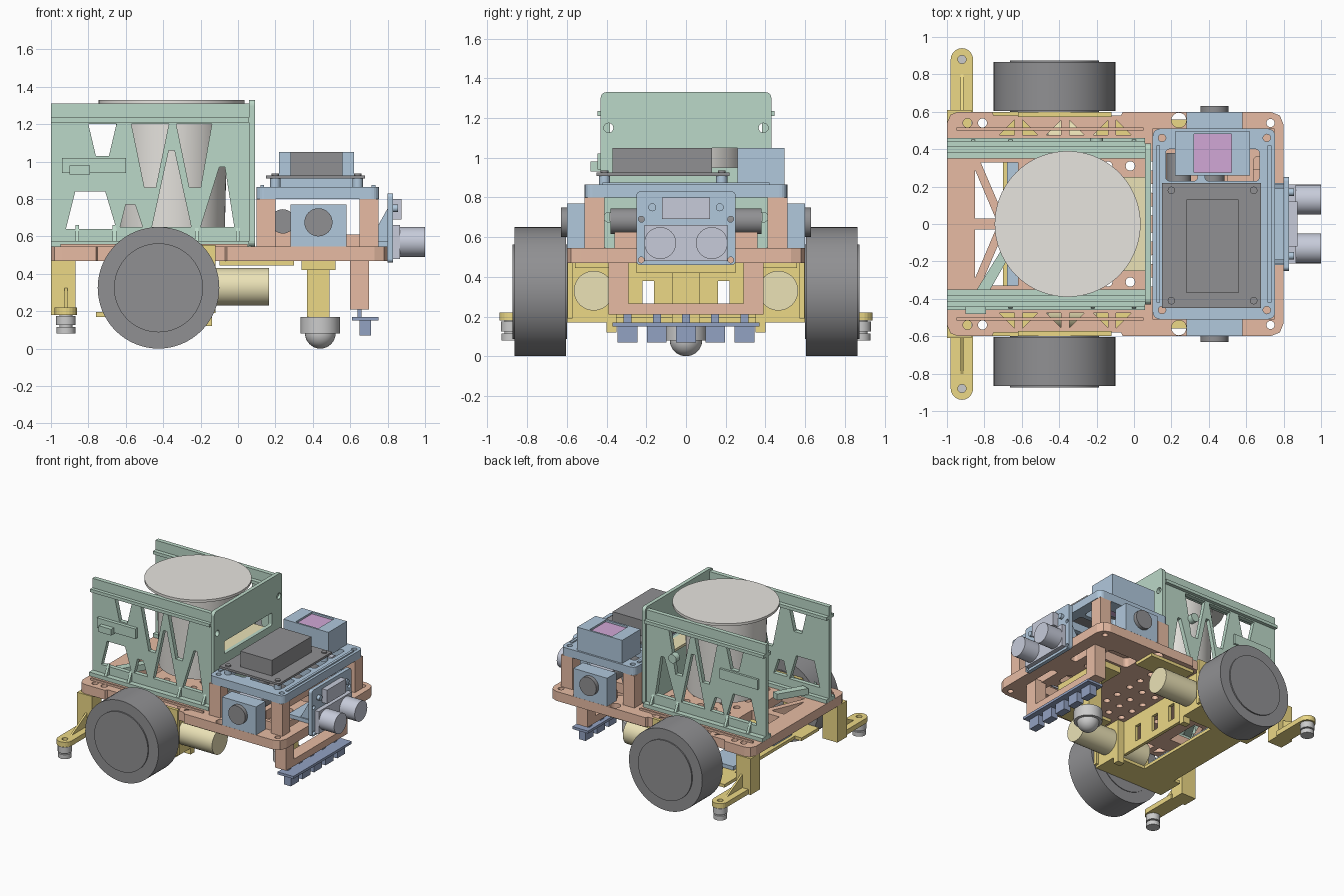
import bpy, bmesh, math
from mathutils import Matrix, Vector

if "Cube" in bpy.data.objects:
    bpy.data.objects.remove(bpy.data.objects["Cube"])

def material(name, r, g, b):
    m = bpy.data.materials.new(name)
    m.diffuse_color = (r, g, b, 1)
    m.use_nodes = True
    m.node_tree.nodes["Principled BSDF"].inputs["Base Color"].default_value = m.diffuse_color
    return m

ORANGE = material("orange", .80, .50, .37)
YELLOW = material("yellow", .84, .69, .24)
PALE = material("pale_yellow", .83, .76, .47)
GREEN = material("green", .50, .69, .58)
BLUE = material("blue", .44, .58, .72)
NAVY = material("navy", .29, .36, .54)
LAV = material("lavender", .57, .60, .70)
DARK = material("dark", .28, .28, .29)
PURPLE = material("purple", .64, .39, .67)
CREAM = material("cream", .80, .78, .74)
STEEL = material("steel", .75, .75, .75)

def finish(name, bm, mat):
    me = bpy.data.meshes.new(name)
    bm.to_mesh(me)
    bm.free()
    me.materials.append(mat)
    ob = bpy.data.objects.new(name, me)
    bpy.context.collection.objects.link(ob)
    return ob

def box(name, x, y, z, mat, bevel=0):
    """Box from (min, max) pairs."""
    bm = bmesh.new()
    c = [sum(v) / 2 for v in (x, y, z)]
    s = [abs(v[1] - v[0]) for v in (x, y, z)]
    bmesh.ops.create_cube(bm, size=1, matrix=Matrix.Translation(c) @ Matrix.Diagonal((*s, 1)))
    if bevel:
        bmesh.ops.bevel(bm, geom=bm.edges[:], offset=bevel, segments=2, affect='EDGES')
    return finish(name, bm, mat)

def cyl(name, start, axis, length, r, mat, r2=None, seg=48):
    """Cylinder or cone from a start point along an axis."""
    bm = bmesh.new()
    d = Vector({'x': (1, 0, 0), 'y': (0, 1, 0), 'z': (0, 0, 1)}[axis]) * length
    rot = d.to_track_quat('Z', 'Y').to_matrix().to_4x4()
    bmesh.ops.create_cone(bm, cap_ends=True, segments=seg, radius1=r, radius2=r if r2 is None else r2,
                          depth=abs(length), matrix=Matrix.Translation(Vector(start) + d / 2) @ rot)
    for f in bm.faces:
        f.smooth = len(f.verts) == 4
    return finish(name, bm, mat)

FRAMES = {'xy': ((1, 0, 0), (0, 1, 0)), 'xz': ((1, 0, 0), (0, 0, 1)), 'yz': ((0, 1, 0), (0, 0, 1))}

def plate(name, loops, plane, pos, thick, mat):
    """Flat sheet: first loop is the outline, the others are holes."""
    cu = bpy.data.curves.new(name, 'CURVE')
    cu.dimensions, cu.fill_mode, cu.extrude = '2D', 'BOTH', thick / 2
    for loop in loops:
        sp = cu.splines.new('POLY')
        sp.points.add(len(loop) - 1)
        for p, co in zip(sp.points, loop):
            p.co = (co[0], co[1], 0, 1)
        sp.use_cyclic_u, sp.use_smooth = True, False
    cu.materials.append(mat)
    ob = bpy.data.objects.new(name, cu)
    bpy.context.collection.objects.link(ob)
    u, v = (Vector(a) for a in FRAMES[plane])
    w = u.cross(v)
    m = Matrix((u, v, w)).transposed().to_4x4()
    m.translation = Vector(abs(c) for c in w) * pos
    ob.matrix_world = m
    bpy.ops.object.select_all(action='DESELECT')
    ob.select_set(True)
    bpy.context.view_layer.objects.active = ob
    bpy.ops.object.convert(target='MESH')
    return ob

def circ(x, y, r, n=20):
    return [(x + r * math.cos(2 * math.pi * i / n), y + r * math.sin(2 * math.pi * i / n)) for i in range(n)]

def rect(x0, x1, y0, y1, r=0.0):
    if not r:
        return [(x0, y0), (x1, y0), (x1, y1), (x0, y1)]
    cs = [(x1 - r, y1 - r, 0), (x0 + r, y1 - r, 90), (x0 + r, y0 + r, 180), (x1 - r, y0 + r, 270)]
    return [(cx + r * math.cos(math.radians(a + k * 18)), cy + r * math.sin(math.radians(a + k * 18)))
            for cx, cy, a in cs for k in range(6)]

def flip(loop):
    return [(x, -y) for x, y in loop]

# chassis plate with truss openings and screw holes
half = [(-1, .54), (-.98, .585), (-.94, .6), (-.76, .6), (-.75, .58), (-.07, .58), (-.06, .6),
        (.73, .6), (.78, .58), (.8, .53)]
holes = [[(-.85, .03), (-.85, .29), (-.74, .03)], [(-.82, .33), (-.62, .33), (-.62, .05), (-.70, .05)],
         circ(-.89, .54, .024), circ(-.81, .54, .024), circ(.24, .555, .04), circ(.73, .54, .022),
         rect(.3, .56, .08, .2, .03), rect(.3, .56, .27, .4, .03), rect(.64, .7, .1, .36, .02)]
for i in range(6):
    x = -.72 + i * .125
    holes.append([(x, .475), (x + .08, .475), (x + .04 * (1 + (-1) ** i), .555)])
holes += [circ(-.5 + .12 * i, .07 + .12 * j, .025, 12) for i in range(6) for j in range(3)]
plate("chassis_plate", [half + flip(half)[::-1]] + holes + [flip(h) for h in holes], 'xy', .507, .075, ORANGE)
for s in (1, -1):
    for x0, x1 in ((.10, .20), (.65, .75)):
        box("deck_pillar", (x0, x1), (s * .41, s * .51), (.54, .80), ORANGE)
    box("sensor_bar_leg", (.60, .70), (s * .29, s * .39), (.22, .48), ORANGE)
    box("front_rail", (.30, .66), (s * .44, s * .47), (.54, .61), ORANGE)
    box("side_rib", (-.95, .05), (s * .50, s * .515), (.54, .56), ORANGE)
box("sensor_bar", (.60, .70), (-.39, .39), (.21, .265), ORANGE)

# line sensor strip
box("line_sensor_board", (.61, .75), (-.37, .37), (.15, .17), NAVY)
for i in range(5):
    y = (i - 2) * .147
    box("line_sensor", (.65, .71), (y - .05, y + .05), (.07, .15), NAVY)
    box("line_sensor_pin", (.64, .66), (y - .02, y + .02), (.17, .21), NAVY)

# wheels, motors and their brackets
for s in (1, -1):
    cyl("wheel", (-.425, s * .605, .325), 'y', s * .26, .325, DARK, seg=64)
    cyl("wheel_hub", (-.425, s * .60, .325), 'y', s * .275, .238, DARK, seg=64)
    cyl("axle", (-.425, s * .45, .325), 'y', s * .17, .04, STEEL, seg=24)
    cyl("motor", (-.46, s * .465, .33), 'x', .625, .10, PALE)
    box("motor_side_plate", (-.62, -.12), (s * .572, s * .598), (.19, .555), YELLOW)
    box("motor_tray", (-.76, -.14), (s * .38, s * .598), (.17, .195), YELLOW)
    box("motor_flange", (-.10, .30), (s * .38, s * .56), (.445, .47), YELLOW)
    plate("motor_clamp", [[(s * a, b) for a, b in rect(.36, .60, .17, .47)], circ(s * .465, .33, .099, 32)],
          'yz', -.17, .06, YELLOW)
    box("bracket_foot", (-.20, -.14), (s * .35, s * .40), (.12, .47), YELLOW)
    box("lower_board", (-.68, -.45), (s * .14, s * .37), (.20, .23), BLUE)
plate("cross_panel", [rect(-.36, .36, .195, .47), rect(-.22, -.16, .25, .38), rect(-.03, .03, .25, .38),
                      rect(.16, .22, .25, .38)], 'yz', -.21, .025, YELLOW)
box("lower_crossbar", (-.70, -.42), (-.38, .38), (.17, .195), YELLOW)

# front ball caster
box("caster_post", (.37, .49), (-.07, .07), (.16, .47), YELLOW)
box("caster_flange", (.34, .52), (-.25, .25), (.42, .47), YELLOW)
cyl("caster_housing", (.44, 0, .08), 'z', .09, .105, STEEL)
bm = bmesh.new()
bmesh.ops.create_uvsphere(bm, u_segments=32, v_segments=16, radius=.082, matrix=Matrix.Translation((.44, 0, .082)))
for f in bm.faces:
    f.smooth = True
finish("caster_ball", bm, STEEL)

# rear outrigger legs
for s in (1, -1):
    box("rear_leg", (-1, -.87), (s * .49, s * .61), (.18, .47), YELLOW)
    arm = [(-.98, s * .60), (-.86, s * .60)] + [(-.92 + .06 * math.cos(a * math.pi / 10),
          s * (.88 + .06 * math.sin(a * math.pi / 10))) for a in range(11)]
    plate("outrigger_arm", [arm, circ(-.92, s * .88, .022)], 'xy', .20, .04, YELLOW)
    plate("outrigger_rib", [[(s * .6, .21), (s * .82, .21), (s * .6, .33)]], 'yz', -.92, .015, YELLOW)
    cyl("foot_upper", (-.92, s * .88, .125), 'z', .05, .052, STEEL, seg=32)
    cyl("foot_stem", (-.92, s * .88, .10), 'z', .09, .035, STEEL, seg=24)
    cyl("foot_lower", (-.92, s * .88, .08), 'z', .035, .05, STEEL, seg=32)

# cargo frame: trussed side walls, rails and front wall
wall = [rect(-1, .07, .545, 1.31),
        [(-.80, 1.2), (-.65, 1.2), (-.69, 1.03), (-.76, 1.03)],
        [(-.92, .64), (-.65, .64), (-.71, .84), (-.87, .84)],
        [(-.57, 1.2), (-.37, 1.2), (-.44, .86), (-.50, .86)],
        [(-.33, 1.2), (-.14, 1.2), (-.20, .86), (-.26, .86)],
        [(-.63, .65), (-.51, .65), (-.55, .77), (-.60, .77)],
        [(-.46, .65), (-.25, .65), (-.34, 1.06), (-.37, 1.06)],
        [(-.20, .65), (-.02, .65), (-.07, .97), (-.10, .97)]]
for s in (1, -1):
    plate("cargo_side_wall", wall, 'xz', s * .40, .035, GREEN)
    box("cargo_upper_rail", (-1, .06), (s * .35, s * .445), (1.21, 1.235), GREEN)
    box("cargo_bottom_flange", (-1, .06), (s * .35, s * .46), (.545, .575), GREEN)
    for x in (-.86, -.66, -.22, .0):
        plate("flange_gusset", [[(s * .41, .57), (s * .455, .57), (s * .41, .66)]], 'yz', x, .02, GREEN)
plate("cargo_front_wall", [rect(-.43, .43, .545, 1.33, .03), rect(-.30, .30, .95, 1.05, .01)]
      + [circ(a, b, .024) for a in (-.39, .39) for b in (.70, 1.15)], 'yz', .075, .03, GREEN)
box("latch_bar", (-.94, -.60), (-.445, -.41), (.94, 1.02), GREEN)
box("latch_block", (-.90, -.79), (-.48, -.41), (.93, .98), GREEN)
box("latch_bar_rear", (-.94, -.60), (.41, .435), (.94, 1.02), GREEN)
cyl("latch_knob", (-.20, .41, 1.0), 'y', .05, .035, GREEN, seg=20)
plate("sweep_arm", [[(-.84, -.35), (-.78, -.37), (-.66, -.16), (-.71, -.14)]], 'xy', .60, .05, GREEN)
box("cargo_ledge", (-.06, .06), (-.25, .25), (.93, .95), PALE)

# cargo cup with lid
cyl("cup", (-.355, 0, .645), 'z', .67, .285, CREAM, r2=.30, seg=64)
cyl("cup_lid", (-.355, 0, 1.31), 'z', .02, .39, CREAM, seg=72)

# upper deck
deck = [rect(.10, .755, -.51, .51, .04)]
deck += [rect(.17, .34, a, a + .17, .02) for a in (-.40, -.19, .02, .23)]
deck += [rect(.38, .67, a, a + .17, .02) for a in (-.40, -.19, .02, .23)]
deck += [circ(a, b, .02) for a in (.15, .71) for b in (-.46, .46)]
plate("upper_deck", deck, 'xy', .832, .065, BLUE)
for x in (.13, .725):
    box("deck_edge_rib", (x - .01, x + .01), (-.42, .42), (.86, .875), BLUE)
for x in (.20, .64):
    for y in (-.41, .18):
        cyl("standoff", (x, y, .86), 'z', .055, .028, BLUE, seg=20)
        cyl("board_screw", (x, y, .92), 'z', .015, .02, DARK, seg=16)
box("controller_board", (.15, .68), (-.45, .22), (.908, .925), DARK)
box("controller_case", (.28, .56), (-.37, .13), (.925, 1.05), DARK)

# colour sensor housing
plate("colour_sensor_housing", [rect(.22, .62, .26, .495), rect(.32, .52, .275, .48)], 'xy', .955, .19, BLUE)
box("colour_sensor_window", (.32, .52), (.275, .48), (.86, 1.035), PURPLE)

# side distance sensors and battery cells
for s in (1, -1):
    box("side_sensor_housing", (.28, .58), (s * .48, s * .60), (.545, .77), BLUE)
    cyl("side_sensor_eye", (.43, s * .595, .675), 'y', s * .035, .075, DARK, seg=40)
    box("side_sensor_board", (.33, .53), (s * .43, s * .48), (.58, .76), LAV)
for x in (.24, .42):
    cyl("battery_cell", (x, -.38, .68), 'y', .76, .065, DARK, seg=32)
box("battery_holder", (.18, .50), (-.36, .36), (.545, .625), ORANGE)

# front range finder
plate("range_finder_mount", [rect(-.25, .25, .46, .83, .02)] +
      [circ(a, b, .015, 12) for a in (-.225, .225) for b in (.485, .69)], 'yz', .815, .03, BLUE)
box("mount_foot", (.60, .81), (-.22, .22), (.545, .575), BLUE)
box("range_finder_board", (.83, .865), (-.21, .21), (.48, .66), LAV)
box("display_module", (.83, .875), (-.12, .12), (.69, .80), LAV)
for s in (1, -1):
    cyl("range_finder_eye", (.86, s * .13, .57), 'x', .14, .08, LAV)
    cyl("mount_screw", (.83, s * .17, .75), 'x', .025, .02, BLUE, seg=16)
    plate("mount_gusset", [[(.70, .57), (.80, .57), (.80, .75)]], 'xz', s * .20, .02, BLUE)
